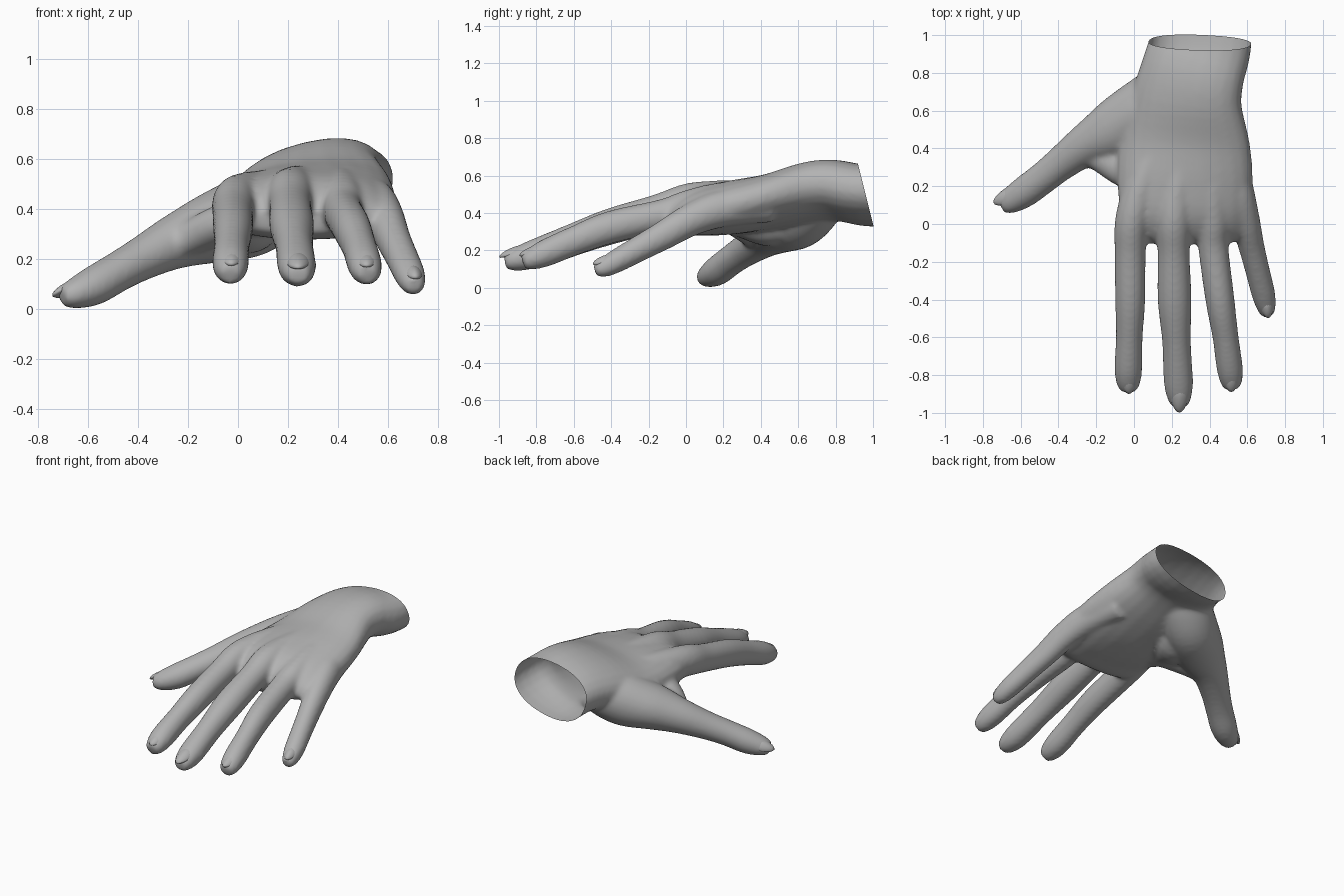
import bpy, bmesh, math
from mathutils import Vector, Matrix

if "Cube" in bpy.data.objects:
    bpy.data.objects.remove(bpy.data.objects["Cube"])

skin = bpy.data.materials.new("plain grey")
skin.diffuse_color = (0.45, 0.45, 0.45, 1)
skin.use_nodes = True
skin.node_tree.nodes["Principled BSDF"].inputs["Base Color"].default_value = skin.diffuse_color


def spline(pts, steps=4):
    """Smooth a list of (x, y, z, half width, half height, roll) stations."""
    p = [Vector(tuple(q) + (0,) * (6 - len(q))) for q in pts]
    p = [p[0]] + p + [p[-1]]
    out = []
    for i in range(1, len(p) - 2):
        a, b, c, d = p[i - 1:i + 3]
        for k in range(steps):
            t = k / steps
            out.append(0.5 * (2 * b + (c - a) * t + (2 * a - 5 * b + 4 * c - d) * t * t
                              + (3 * b - a - 3 * c + d) * t ** 3))
    return out + [p[-1]]


def loft(bm, pts, power=2.0, sides=24):
    """Closed tube of (super)elliptical rings along the stations."""
    st = spline(pts)
    rings = []
    for i, s in enumerate(st):
        ahead, behind = st[min(i + 1, len(st) - 1)], st[max(i - 1, 0)]
        t = Vector((ahead - behind)[:3]).normalized()
        side = t.cross(Vector((0, 0, 1))).normalized()
        up = side.cross(t)
        r = math.radians(s[5])
        side, up = side * math.cos(r) + up * math.sin(r), up * math.cos(r) - side * math.sin(r)
        ring = []
        for k in range(sides):
            a = 2 * math.pi * k / sides
            c, n = math.cos(a), math.sin(a)
            u = math.copysign(abs(c) ** (2 / power), c) * s[3]
            v = math.copysign(abs(n) ** (2 / power), n) * s[4]
            ring.append(bm.verts.new(Vector(s[:3]) + side * u + up * v))
        rings.append(ring)
    for r, q in zip(rings, rings[1:]):
        for k in range(sides):
            j = (k + 1) % sides
            bm.faces.new((r[k], r[j], q[j], q[k]))
    bm.faces.new(rings[0][::-1])
    bm.faces.new(rings[-1])


palm = [(.35, 1.12, .49, .275, .155, -12), (.35, .95, .495, .275, .155, -12),
        (.31, .8, .52, .28, .153, -13), (.28, .65, .505, .30, .15, -12),
        (.27, .45, .46, .345, .14, -8), (.27, .25, .43, .36, .143, -3),
        (.27, .07, .405, .345, .13), (.27, -.05, .365, .32, .09), (.27, -.1, .355, .25, .045)]
thumb = [(.25, .8, .50, .11, .09), (.17, .7, .44, .155, .14), (.05, .6, .375, .17, .165),
         (-.1, .5, .325, .16, .142), (-.25, .42, .27, .115, .11), (-.38, .325, .205, .092, .088),
         (-.48, .245, .15, .085, .08), (-.58, .17, .092, .083, .078), (-.66, .12, .06, .068, .06),
         (-.705, .10, .05, .045, .038)]
# fleshy pad at the base of the thumb, and the web towards the palm
pad = [(.12, .64, .39, .1, .1), (.03, .46, .34, .14, .12), (.0, .28, .365, .1, .09), (.02, .12, .39, .07, .07)]
web = [(-.32, .37, .24, .06, .06), (-.2, .365, .28, .08, .07), (-.06, .3, .34, .1, .08), (.1, .2, .38, .08, .07)]
index = [(.14, .45, .47, .08, .09), (.04, .2, .455, .09, .095), (-.01, .02, .43, .09, .1),
         (-.02, -.15, .385, .083, .09), (-.02, -.4, .32, .08, .088), (-.025, -.6, .25, .071, .08),
         (-.03, -.76, .188, .074, .076), (-.03, -.84, .157, .064, .06), (-.03, -.885, .14, .042, .04)]
middle = [(.27, .45, .49, .08, .09), (.23, .2, .485, .085, .09), (.21, .02, .46, .095, .1),
          (.21, -.15, .41, .085, .09), (.215, -.4, .336, .09, .09), (.225, -.62, .255, .076, .082),
          (.235, -.83, .176, .078, .075), (.24, -.92, .148, .064, .06), (.24, -.968, .137, .042, .038)]
ring = [(.4, .45, .49, .08, .09), (.41, .2, .475, .085, .09), (.42, .02, .435, .085, .09),
        (.42, -.12, .39, .08, .085), (.455, -.4, .325, .077, .087), (.485, -.6, .25, .069, .078),
        (.505, -.75, .186, .07, .073), (.515, -.83, .152, .06, .058), (.52, -.872, .137, .04, .038)]
little = [(.48, .45, .45, .09, .1), (.54, .2, .425, .09, .1), (.585, .03, .365, .08, .088),
          (.622, -.12, .28, .069, .078), (.655, -.25, .21, .065, .07), (.685, -.37, .144, .063, .063),
          (.70, -.44, .107, .052, .052), (.705, -.487, .09, .033, .032)]

# Hand: overlapping lofts fused into one skin
bm = bmesh.new()
loft(bm, palm, 2.25)
for part in (thumb, pad, web, index, middle, ring, little):
    loft(bm, part)
bmesh.ops.recalc_face_normals(bm, faces=bm.faces)
mesh = bpy.data.meshes.new("hand")
bm.to_mesh(mesh)
bm.free()
hand = bpy.data.objects.new("hand", mesh)
bpy.context.collection.objects.link(hand)
fuse = hand.modifiers.new("fuse", 'REMESH')
fuse.mode = 'VOXEL'
fuse.voxel_size = 0.013
blend = hand.modifiers.new("blend", 'SMOOTH')
blend.factor = 0.5
blend.iterations = 10
bpy.context.view_layer.update()
fused = bpy.data.meshes.new_from_object(hand.evaluated_get(bpy.context.evaluated_depsgraph_get()))
hand.modifiers.clear()

# Open wrist: slanted cut through the fused skin
bm = bmesh.new()
bm.from_mesh(fused)
bmesh.ops.bisect_plane(bm, geom=bm.verts[:] + bm.edges[:] + bm.faces[:],
                       plane_co=(0, 1.0, .34), plane_no=(0, .97, .243), clear_outer=True)
for f in bm.faces:
    f.smooth = True
    f.material_index = 0
bm.to_mesh(fused)
bm.free()
hand.data = fused
fused.materials.clear()
fused.materials.append(skin)


def nail(name, centre, along, normal, width, length):
    """Flattened oval lying on a fingertip, narrowing to its free end."""
    d = Vector(along).normalized()
    s = d.cross(Vector(normal)).normalized()
    n = s.cross(d)
    bm = bmesh.new()
    bmesh.ops.create_uvsphere(bm, u_segments=16, v_segments=8, radius=1)
    for v in bm.verts:
        x, y, z = v.co
        x *= 1 - .25 * y
        v.co = Vector(centre) + s * x * width + d * y * length + n * (z * .018 - x * x * .014)
    bmesh.ops.recalc_face_normals(bm, faces=bm.faces)
    for f in bm.faces:
        f.smooth = True
    me = bpy.data.meshes.new(name)
    bm.to_mesh(me)
    bm.free()
    me.materials.append(skin)
    bpy.context.collection.objects.link(bpy.data.objects.new(name, me))


# Nails
slope, lift = (0, -1, -.45), (0, -.45, 1)
nail("index_nail", (-.027, -.84, .205), slope, lift, .044, .066)
nail("middle_nail", (.24, -.933, .194), slope, lift, .046, .072)
nail("ring_nail", (.515, -.83, .199), slope, lift, .042, .066)
nail("little_nail", (.705, -.452, .148), (.15, -1, -.5), (.1, -.5, 1), .035, .052)
nail("thumb_nail", (-.69, .145, .085), (-.8, -.5, -.45), (-.4, .35, .8), .045, .07)
